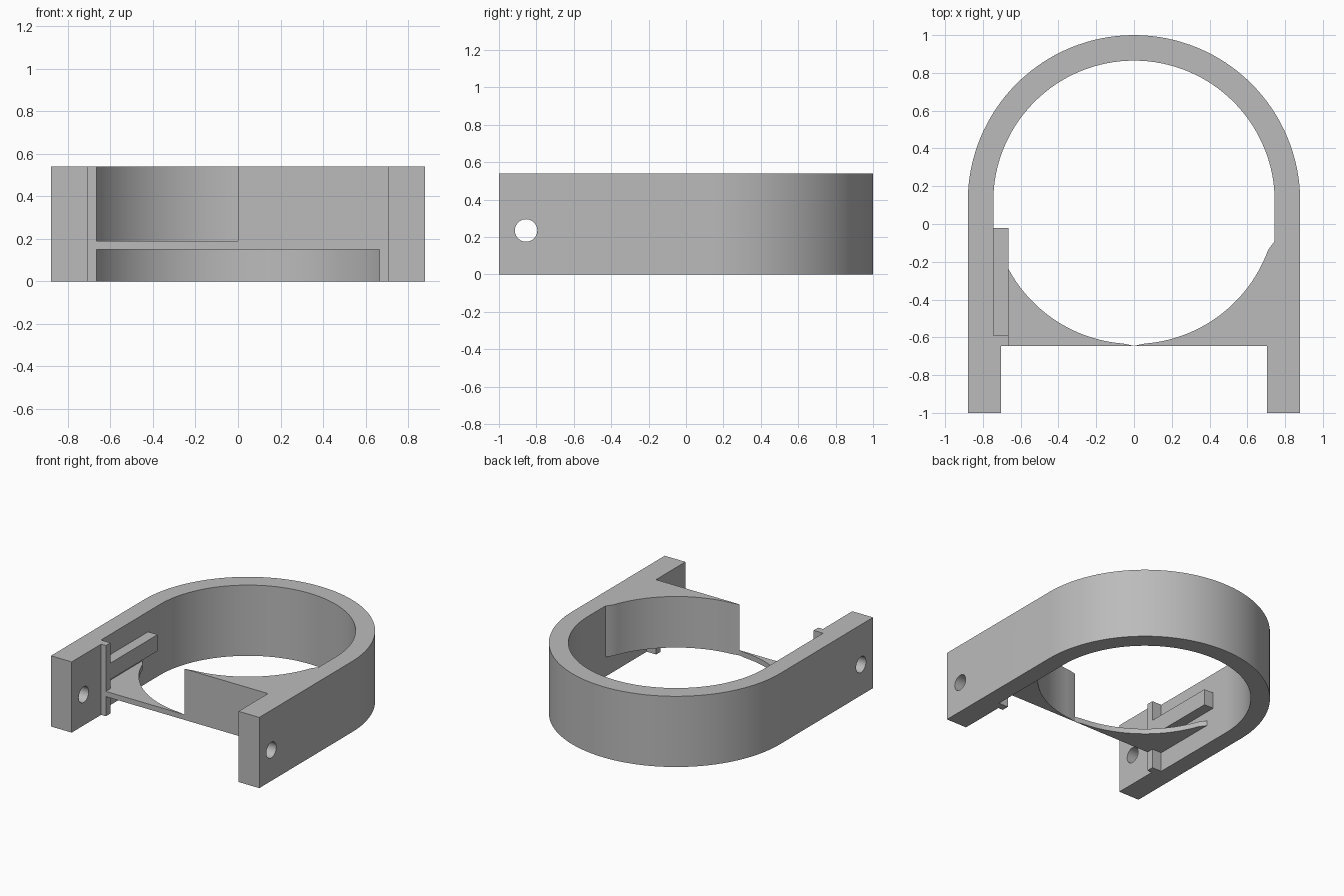
import bpy, bmesh
from math import sin, cos, radians, pi

cube = bpy.data.objects.get("Cube")
if cube:
    bpy.data.objects.remove(cube, do_unlink=True)

grey = bpy.data.materials.new("plain grey")
grey.use_nodes = True
colour = (0.5, 0.5, 0.5, 1)
grey.diffuse_color = colour
grey.node_tree.nodes["Principled BSDF"].inputs["Base Color"].default_value = colour

HEIGHT = 0.54
CENTRE_Y = 0.12
OUTER, INNER, STEP, POST = 0.88, 0.745, 0.705, 0.665
FRONT, POST_BACK = -0.645, -0.59


def arc(radius, start, end, steps):
    """Points on a circle around the ring centre, angles in degrees."""
    points = []
    for i in range(steps + 1):
        a = radians(start + (end - start) * i / steps)
        points.append((radius * cos(a), CENTRE_Y + radius * sin(a)))
    return points


def extrude(name, outline, bottom, top):
    """Flat outline pulled up into a solid."""
    bm = bmesh.new()
    face = bm.faces.new([bm.verts.new((x, y, bottom)) for x, y in outline])
    result = bmesh.ops.extrude_face_region(bm, geom=[face])
    moved = [v for v in result["geom"] if isinstance(v, bmesh.types.BMVert)]
    bmesh.ops.translate(bm, verts=moved, vec=(0, 0, top - bottom))
    bmesh.ops.recalc_face_normals(bm, faces=bm.faces)
    mesh = bpy.data.meshes.new(name)
    bm.to_mesh(mesh)
    bm.free()
    obj = bpy.data.objects.new(name, mesh)
    bpy.context.collection.objects.link(obj)
    mesh.materials.append(grey)
    return obj


def box(name, x0, x1, y0, y1, z0, z1):
    return extrude(name, [(x0, y0), (x1, y0), (x1, y1), (x0, y1)], z0, z1)


def smooth(obj):
    bpy.ops.object.select_all(action='DESELECT')
    obj.select_set(True)
    bpy.context.view_layer.objects.active = obj
    bpy.ops.object.shade_smooth_by_angle(angle=radians(20))


# Arched band with two straight arms
outline = [(OUTER, -1)] + arc(OUTER, 0, 180, 64) + [(-OUTER, -1)]
outline += [(-STEP, -1), (-STEP, FRONT), (-INNER, FRONT)]
outline += arc(INNER, 180, 0, 64)
outline += [(INNER, FRONT), (STEP, FRONT), (STEP, -1)]
band = extrude("band_with_arms", outline, 0, HEIGHT)

# Pin hole through both arms
bpy.ops.mesh.primitive_cylinder_add(vertices=40, radius=0.06, depth=3,
                                    location=(0, -0.855, 0.235),
                                    rotation=(0, pi / 2, 0))
cutter = bpy.context.object
cutter.name = "pin_hole_cutter"
cutter.hide_render = True
cutter.data.materials.append(grey)
hole = band.modifiers.new("pin_hole", 'BOOLEAN')
hole.operation = 'DIFFERENCE'
hole.solver = 'EXACT'
hole.object = cutter
bpy.context.view_layer.objects.active = band
bpy.ops.object.modifier_apply(modifier=hole.name)
bpy.data.objects.remove(cutter, do_unlink=True)
smooth(band)

# Curved fillers: tall block on one side, thin web on the other
filler = [(0, FRONT), (POST, FRONT), (POST, POST_BACK), (INNER, POST_BACK),
          (INNER, -0.09)] + arc(0.755, -20, -85.5, 28)
smooth(extrude("tall_filler", filler, 0.15, HEIGHT))
smooth(extrude("thin_web", [(-x, y) for x, y in filler], 0.15, 0.19))

# Upright posts behind the arm steps
box("left_post", POST, INNER, FRONT, POST_BACK, 0, HEIGHT)
box("right_post", -INNER, -POST, FRONT, POST_BACK, 0, HEIGHT)

# Guide rail along the open inner wall
box("guide_rail", -INNER, -POST, POST_BACK, -0.02, 0.26, 0.385)
